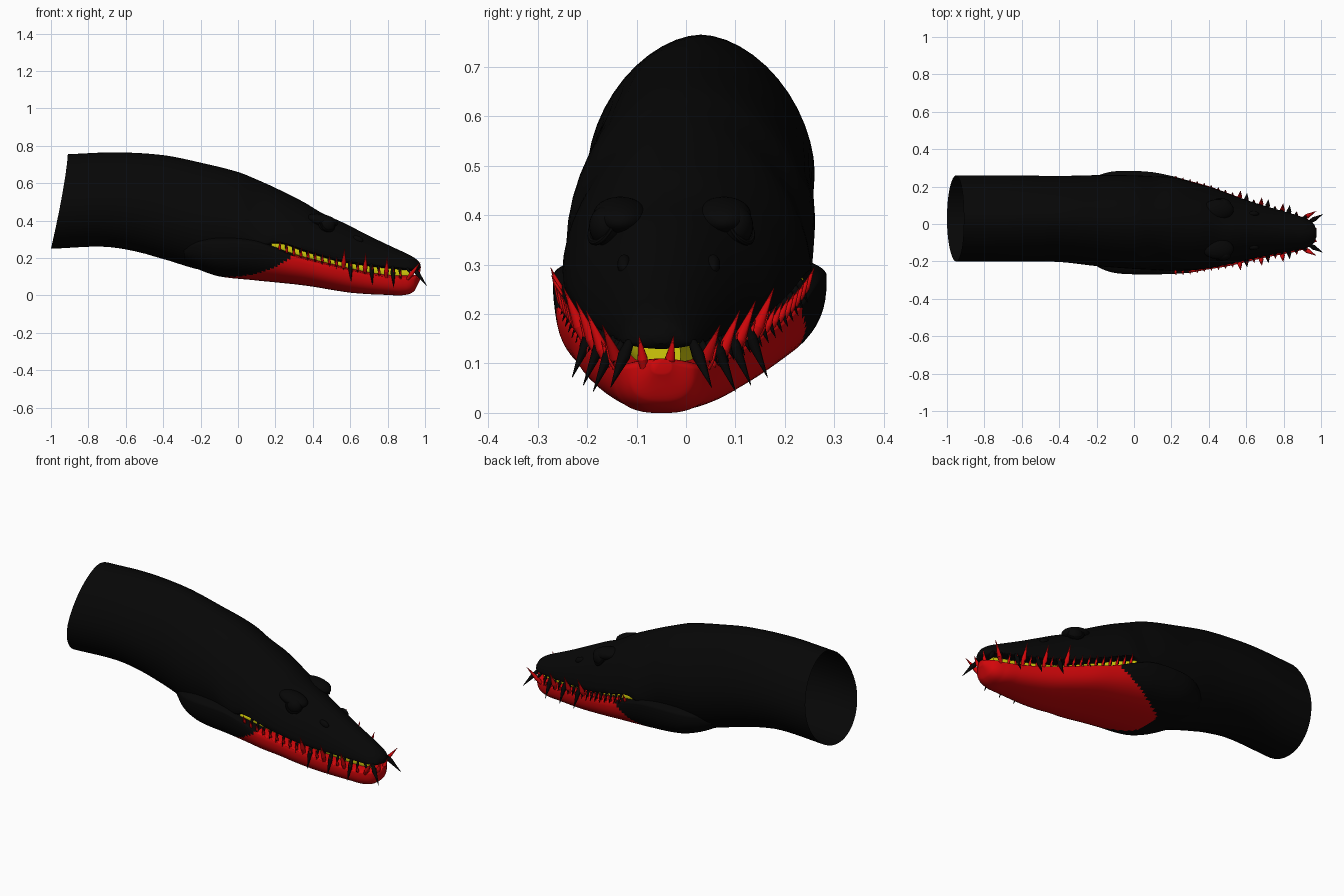
import bpy, bmesh, math
from mathutils import Vector, Matrix

cube = bpy.data.objects.get("Cube")
if cube:
    bpy.data.objects.remove(cube)


def material(name, colour):
    m = bpy.data.materials.new(name)
    m.use_nodes = True
    m.diffuse_color = (*colour, 1)
    m.node_tree.nodes["Principled BSDF"].inputs["Base Color"].default_value = (*colour, 1)
    return m


BLACK = material("black skin", (0.002, 0.002, 0.002))
RED = material("red jaw", (0.65, 0.002, 0.003))
YELLOW = material("yellow mouth", (0.65, 0.6, 0.003))


def finish(bm, name, *mats):
    bmesh.ops.recalc_face_normals(bm, faces=bm.faces[:])
    mesh = bpy.data.meshes.new(name)
    bm.to_mesh(mesh)
    bm.free()
    for m in mats:
        mesh.materials.append(m)
    ob = bpy.data.objects.new(name, mesh)
    bpy.context.collection.objects.link(ob)
    bpy.ops.object.select_all(action='DESELECT')
    ob.select_set(True)
    bpy.context.view_layer.objects.active = ob
    bpy.ops.object.shade_smooth_by_angle(angle=math.radians(50))
    return ob


def at(table, x):
    """Smoothly interpolated station at x."""
    n = len(table)
    i = 0
    while i < n - 2 and x > table[i + 1][0]:
        i += 1
    a, b = table[i], table[i + 1]
    before, after = table[max(i - 1, 0)], table[min(i + 2, n - 1)]
    h = b[0] - a[0]
    t = (x - a[0]) / h
    out = [x]
    for k in range(1, len(a)):
        ma = (b[k] - before[k]) / (b[0] - before[0]) * h
        mb = (after[k] - a[k]) / (after[0] - a[0]) * h
        d = b[k] - a[k]
        out.append(a[k] + t * (ma + t * (3 * d - 2 * ma - mb + t * (ma + mb - 2 * d))))
    return out


def wide_level(s):
    return s[4] + (s[3] - s[4]) * s[5]


def loft(table, steps=8, segs=48, top=1.0, bottom=1.0, slant=None, open_start=False):
    """Skin over the stations; top and bottom set how boxy each half is."""
    bm = bmesh.new()
    xs = [a[0] + (b[0] - a[0]) * j / steps
          for a, b in zip(table, table[1:]) for j in range(steps)] + [table[-1][0]]
    rings = []
    for x in xs:
        s = at(table, x)
        zw, ring = wide_level(s), []
        for k in range(segs):
            c, q = math.cos(k * math.tau / segs), math.sin(k * math.tau / segs)
            power, reach = (top, s[3] - zw) if q > 0 else (bottom, zw - s[4])
            y = s[1] + s[2] * math.copysign(abs(c) ** power, c)
            z = zw + reach * math.copysign(abs(q) ** power, q)
            ring.append(bm.verts.new((x + (slant(x, z) if slant else 0), y, z)))
        rings.append(ring)
    for r0, r1 in zip(rings, rings[1:]):
        for k in range(segs):
            j = (k + 1) % segs
            bm.faces.new((r0[k], r0[j], r1[j], r1[k]))
    bm.faces.new(rings[-1])
    if not open_start:
        bm.faces.new(rings[0])
    return bm


# Stations: x, centre y, half width, top z, bottom z, height fraction of widest level
SKULL = [
    (-.91, .03, .23, .755, .25, .45), (-.65, .03, .23, .765, .258, .45),
    (-.4, .027, .23, .75, .195, .45), (-.2, .018, .243, .71, .137, .45),
    (0, .01, .25, .66, .12, .45), (.1, .005, .25, .62, .16, .3),
    (.2, 0, .25, .575, .27, .06), (.35, -.015, .228, .5, .23, .06),
    (.45, -.022, .205, .44, .2, .07), (.55, -.03, .175, .395, .175, .07),
    (.65, -.035, .147, .345, .16, .08), (.75, -.04, .122, .295, .147, .1),
    (.85, -.045, .098, .248, .138, .12), (.92, -.05, .078, .215, .132, .15),
    (.96, -.05, .052, .188, .13, .25), (.977, -.05, .015, .165, .14, .5)]
JAW = [
    (-.29, .02, .17, .31, .18, .6), (-.2, .015, .24, .325, .135, .7),
    (-.1, .01, .272, .335, .102, .75), (.08, .005, .274, .325, .082, .78),
    (.2, -.005, .262, .27, .07, .88), (.3, -.015, .245, .225, .06, .9),
    (.4, -.02, .222, .197, .047, .9), (.5, -.03, .196, .172, .03, .9),
    (.6, -.037, .166, .147, .015, .9), (.7, -.042, .138, .126, .007, .88),
    (.8, -.047, .114, .112, .003, .85), (.88, -.05, .094, .108, .001, .8),
    (.94, -.05, .068, .11, .022, .75), (.972, -.05, .02, .11, .08, .6)]


# Neck and skull in one skin, open at the slanted neck end
def neck_slant(x, z):
    fade = min(1, max(0, (-.5 - x) / .41))
    return -.09 * fade * min(1, max(0, (.755 - z) / .505)) ** 1.3


finish(loft(SKULL, top=1.12, slant=neck_slant, open_start=True), "neck_and_skull", BLACK)

# Lower jaw: black cheek at the back, red from a curved border forward
bm = loft(JAW, steps=16, segs=72, bottom=.75)
for f in bm.faces:
    c = f.calc_center_median()
    border = -.08 + .36 * (max(0, c.z - .1) / .1) ** .4
    f.material_index = int(c.x > border)
finish(bm, "lower_jaw", BLACK, RED)

# Mouth lining fills the gap between the jaws, set back from the lips
lining = []
for i in range(9):
    x = .18 + i * .0925
    up, low = at(SKULL, x), at(JAW, x)
    inset = .95 - .45 * (i / 8) ** .7
    lining.append((x, (up[1] + low[1]) / 2, min(up[2], low[2]) * inset,
                   wide_level(up), wide_level(low), .5))
finish(loft(lining, steps=3, segs=24, top=.5, bottom=.5), "mouth_lining", YELLOW)


# Teeth: a short root widening into a long point
def add_tooth(bm, base, direction, length, r):
    d = Vector(direction).normalized()
    turn = d.to_track_quat('Z', 'Y').to_matrix().to_4x4()
    start = 0
    for r1, r2, part in ((r * .7, r, .3), (r, r * .05, .7)):
        depth = length * part
        bmesh.ops.create_cone(bm, cap_ends=True, segments=8, radius1=r1, radius2=r2, depth=depth,
                              matrix=Matrix.Translation(Vector(base) + d * (start + depth / 2)) @ turn)
        start += depth


def tooth_row(name, table, first, vertical, mat):
    bm = bmesh.new()
    for i in range(19):
        x = first + i * .038
        s = at(table, x)
        fang = x > .5 and i % 3 == 0
        length = .12 if fang else .06
        forward = .75 if x > .9 else .05
        for side in (-1, 1):
            add_tooth(bm, (x, s[1] + side * s[2] * .94, wide_level(s)),
                      (forward, side * .42, vertical), length, .013 if fang else .008)
    finish(bm, name, mat)


tooth_row("upper_teeth", SKULL, .257, -1, BLACK)
tooth_row("lower_teeth", JAW, .222, 1, RED)

# Front pair of lower teeth
bm = bmesh.new()
for side in (-1, 1):
    add_tooth(bm, (.955, -.06 + side * .025, .09), (.35, side * .15, 1), .07, .011)
finish(bm, "lower_front_teeth", RED)


def blob(bm, centre, size, tilt=0):
    m = (Matrix.Translation(centre) @ Matrix.Rotation(tilt, 4, 'Y')
         @ Matrix.Diagonal((*size, 1)))
    bmesh.ops.create_uvsphere(bm, u_segments=24, v_segments=14, radius=1, matrix=m)


# Eyes, brows and nostrils on both sides
for side, word in ((-1, "right"), (1, "left")):
    bm = bmesh.new()
    blob(bm, (.475, -.03 + side * .133, .378), (.045, .033, .04))
    finish(bm, word + "_eye", BLACK)
    bm = bmesh.new()
    blob(bm, (.45, -.028 + side * .105, .4), (.085, .055, .034), .2)
    finish(bm, word + "_brow", BLACK)
    bm = bmesh.new()
    blob(bm, (.64, -.035 + side * .09, .3), (.03, .014, .018), .4)
    finish(bm, word + "_nostril", BLACK)
    # Raised lid ring around the eye
    facing = Vector((.45, side * .75, .45)).normalized()
    bpy.ops.mesh.primitive_torus_add(
        major_segments=28, minor_segments=8, major_radius=.04, minor_radius=.006,
        location=(.478, -.03 + side * .138, .38),
        rotation=facing.to_track_quat('Z', 'Y').to_euler())
    ring = bpy.context.object
    ring.name = word + "_eyelid"
    ring.data.materials.append(BLACK)
    bpy.ops.object.shade_smooth_by_angle()
